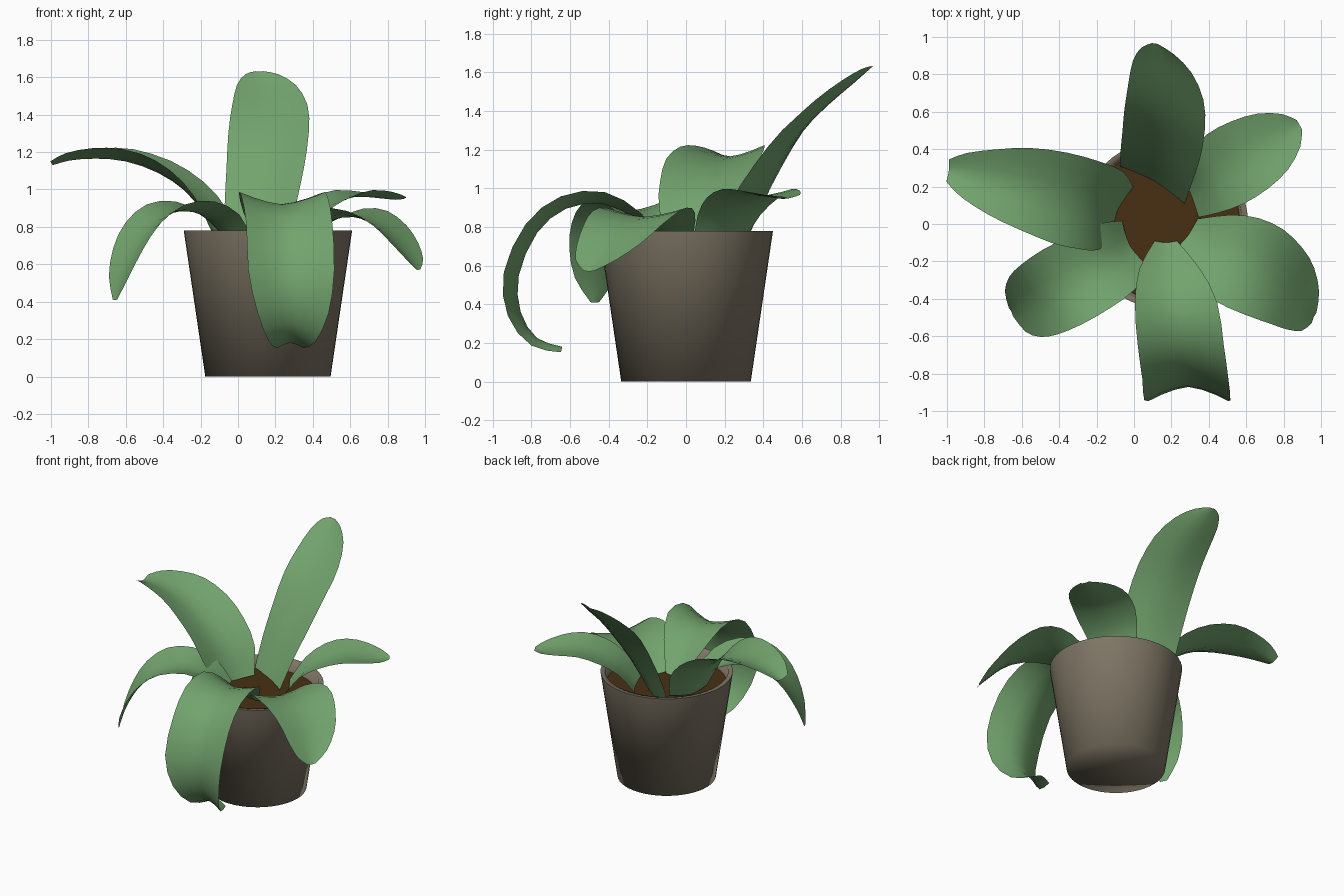
import bpy, bmesh, math
from mathutils import Vector

if "Cube" in bpy.data.objects:
    bpy.data.objects.remove(bpy.data.objects["Cube"])

CX = 0.16  # pot axis in x


def material(name, rgb):
    m = bpy.data.materials.new(name)
    m.diffuse_color = (*rgb, 1)
    m.use_nodes = True
    m.node_tree.nodes["Principled BSDF"].inputs["Base Color"].default_value = m.diffuse_color
    return m


def finish(bm, name, mat, angle):
    me = bpy.data.meshes.new(name)
    bm.to_mesh(me)
    bm.free()
    ob = bpy.data.objects.new(name, me)
    bpy.context.collection.objects.link(ob)
    me.materials.append(mat)
    bpy.ops.object.select_all(action='DESELECT')
    ob.select_set(True)
    bpy.context.view_layer.objects.active = ob
    bpy.ops.object.shade_smooth_by_angle(angle=math.radians(angle))
    return ob


def lathe(name, profile, mat, sides=48):
    bm = bmesh.new()
    verts = [bm.verts.new((CX + r, 0, z)) for r, z in profile]
    edges = [bm.edges.new(p) for p in zip(verts, verts[1:])]
    bmesh.ops.spin(bm, geom=verts + edges, cent=(CX, 0, 0), axis=(0, 0, 1),
                   angle=math.tau, steps=sides)
    bmesh.ops.remove_doubles(bm, verts=bm.verts, dist=1e-4)
    bmesh.ops.recalc_face_normals(bm, faces=bm.faces)
    return finish(bm, name, mat, 86)


def spline(rows, steps):
    """Catmull-Rom through the rows."""
    rows = [Vector(r) for r in rows]
    pts = [2 * rows[0] - rows[1]] + rows + [2 * rows[-1] - rows[-2]]
    out = []
    for i in range(len(rows) - 1):
        a, b, c, d = pts[i:i + 4]
        for k in range(steps):
            t = k / steps
            out.append(0.5 * (2 * b + (c - a) * t + (2 * a - 5 * b + 4 * c - d) * t**2
                              + (3 * b - a - 3 * c + d) * t**3))
    return out + [rows[-1]]


def leaf(name, rows, side_deg, fold, mat, across=6):
    """rows: midrib x, y, z and half width; edges rise along the leaf normal.
    side_deg and fold run from their base value to their tip value."""
    pts = spline(rows, 2)
    n = len(pts) - 1
    wmax = max(p[3] for p in pts)
    bm = bmesh.new()
    grid = []
    for i, p in enumerate(pts):
        u = min(1, 2 * i / n)
        a = math.radians(side_deg[0] + (side_deg[1] - side_deg[0]) * u)
        side = Vector((math.cos(a), math.sin(a), 0))
        depth = fold[0] + (fold[1] - fold[0]) * i / n
        tangent = (pts[min(i + 1, n)] - pts[max(i - 1, 0)]).xyz
        normal = tangent.cross(side).normalized()
        w = max(p[3], 0.02)
        line = []
        for j in range(across + 1):
            t = 2 * j / across - 1
            line.append(bm.verts.new(p.xyz + side * w * t
                                     + normal * depth * (w / wmax) * abs(t)**1.5))
        grid.append(line)
    for r, s in zip(grid, grid[1:]):
        for j in range(across):
            bm.faces.new((r[j], s[j], s[j + 1], r[j + 1]))
    return finish(bm, name, mat, 80)


pot_mat = material("pot_clay", (0.21, 0.18, 0.13))
soil_mat = material("soil", (0.065, 0.03, 0.007))
leaf_mat = material("leaf_green", (0.17, 0.37, 0.155))

# Pot and soil
lathe("pot", [(0, 0), (0.335, 0), (0.45, 0.78), (0.418, 0.78), (0.40, 0.66)], pot_mat)
lathe("soil", [(0, 0.70), (0.407, 0.70)], soil_mat)

# Leaves: midrib rows, side direction, fold depth
leaf("back_leaf", [(0.11, 0.23, 0.70, 0.20), (0.13, 0.33, 0.90, 0.21),
                   (0.155, 0.45, 1.10, 0.22), (0.17, 0.58, 1.28, 0.222),
                   (0.175, 0.73, 1.43, 0.205), (0.155, 0.86, 1.54, 0.16),
                   (0.13, 0.935, 1.605, 0.09), (0.115, 0.965, 1.63, 0.02)],
     (150, 168), (0.03, 0.04), leaf_mat)
leaf("back_right_leaf", [(0.30, 0.17, 0.70, 0.14), (0.39, 0.23, 0.84, 0.18),
                         (0.50, 0.30, 0.92, 0.21), (0.62, 0.37, 0.96, 0.205),
                         (0.74, 0.44, 0.955, 0.17), (0.84, 0.50, 0.945, 0.10),
                         (0.885, 0.53, 0.95, 0.03)], (115, 119), (0.03, 0.045), leaf_mat)
leaf("front_right_leaf", [(0.29, -0.06, 0.70, 0.10), (0.42, -0.13, 0.80, 0.20),
                          (0.55, -0.19, 0.85, 0.25), (0.68, -0.25, 0.84, 0.25),
                          (0.79, -0.32, 0.775, 0.22), (0.87, -0.39, 0.69, 0.18),
                          (0.93, -0.46, 0.615, 0.115), (0.96, -0.50, 0.57, 0.03)],
     (54, 66), (0.05, 0.045), leaf_mat)
leaf("front_leaf", [(0.17, -0.10, 0.70, 0.06), (0.19, -0.26, 0.84, 0.16),
                    (0.225, -0.43, 0.92, 0.22), (0.25, -0.62, 0.895, 0.23),
                    (0.275, -0.77, 0.77, 0.23), (0.285, -0.865, 0.55, 0.23),
                    (0.295, -0.855, 0.36, 0.19), (0.29, -0.77, 0.225, 0.125),
                    (0.28, -0.64, 0.18, 0.07)], (0, 0), (0.055, 0.095), leaf_mat)
leaf("front_left_leaf", [(-0.02, -0.12, 0.70, 0.14), (-0.12, -0.19, 0.82, 0.20),
                         (-0.24, -0.26, 0.88, 0.22), (-0.37, -0.33, 0.87, 0.225),
                         (-0.48, -0.39, 0.79, 0.21), (-0.56, -0.43, 0.67, 0.18),
                         (-0.62, -0.46, 0.53, 0.12), (-0.655, -0.47, 0.41, 0.025)],
     (-60, -63), (0.07, 0.03), leaf_mat)
leaf("left_leaf", [(-0.09, 0.07, 0.70, 0.15), (-0.17, 0.085, 0.86, 0.22),
                   (-0.28, 0.11, 0.99, 0.24), (-0.43, 0.145, 1.09, 0.245),
                   (-0.60, 0.19, 1.15, 0.22), (-0.76, 0.225, 1.165, 0.175),
                   (-0.90, 0.26, 1.155, 0.12), (-0.99, 0.285, 1.13, 0.06)],
     (-112, -97), (0.06, 0.085), leaf_mat)
